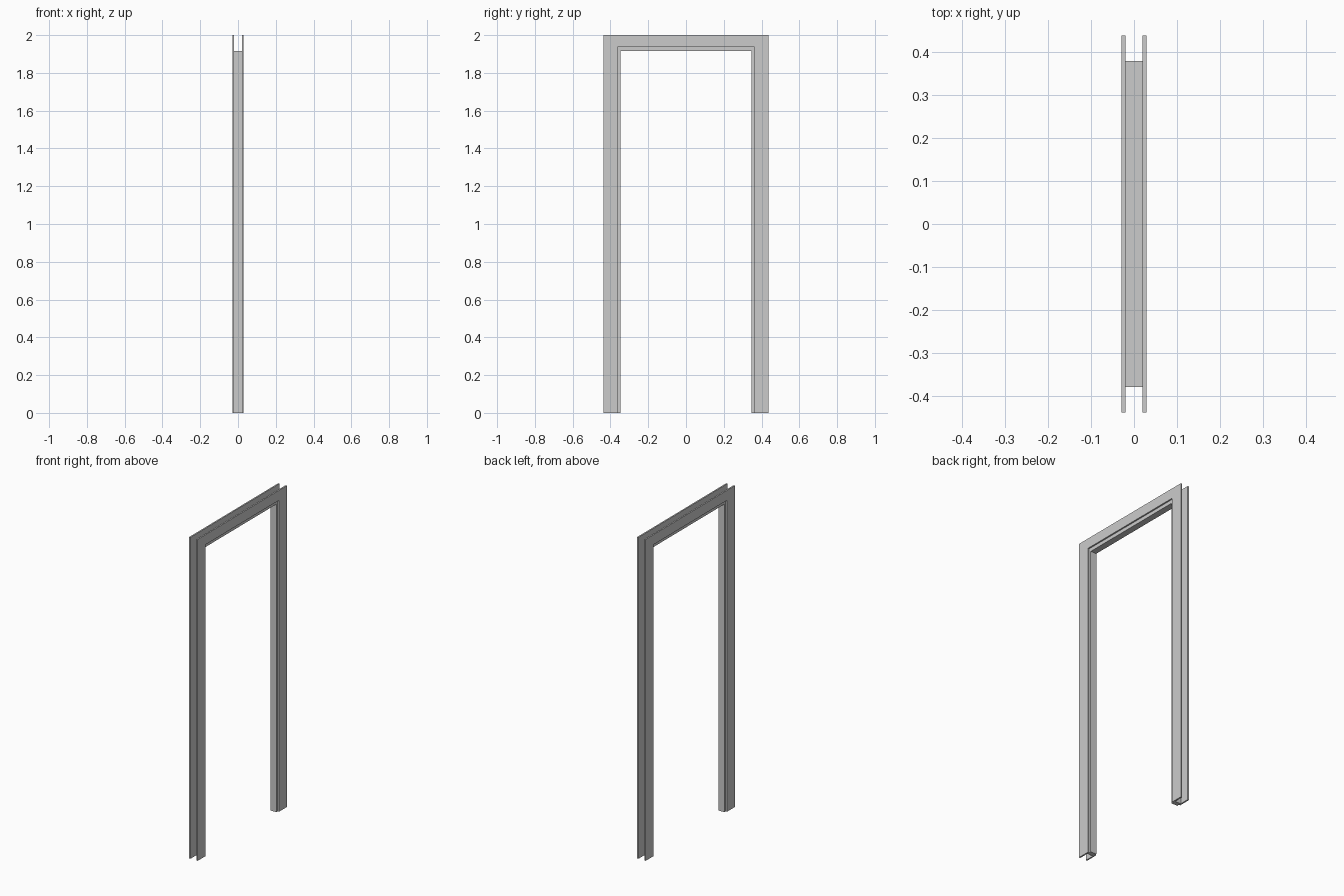
import bpy, bmesh

if "Cube" in bpy.data.objects:
    bpy.data.objects.remove(bpy.data.objects["Cube"])

HALF_W, TOP = 0.438, 2.0          # outer size of the trim
TRIM_IN, TRIM_Z = 0.362, 1.938    # inner edge of the trim
JAMB_IN, JAMB_OUT, JAMB_Z = 0.348, 0.378, 1.916
X_IN, X_OUT = 0.02, 0.029


def finish(bm, name):
    bmesh.ops.recalc_face_normals(bm, faces=bm.faces[:])
    me = bpy.data.meshes.new(name)
    bm.to_mesh(me)
    bm.free()
    ob = bpy.data.objects.new(name, me)
    bpy.context.collection.objects.link(ob)
    return ob


def extrude_x(name, outline, x0, x1):
    """Solid made from a (y, z) outline extruded along x."""
    bm = bmesh.new()
    face = bm.faces.new([bm.verts.new((x0, y, z)) for y, z in outline])
    ext = bmesh.ops.extrude_face_region(bm, geom=[face])
    verts = [g for g in ext["geom"] if isinstance(g, bmesh.types.BMVert)]
    bmesh.ops.translate(bm, verts=verts, vec=(x1 - x0, 0, 0))
    return finish(bm, name)


# Door-shaped trim on both sides of the wall
arch = [(-HALF_W, 0), (-HALF_W, TOP), (HALF_W, TOP), (HALF_W, 0),
        (TRIM_IN, 0), (TRIM_IN, TRIM_Z), (-TRIM_IN, TRIM_Z), (-TRIM_IN, 0)]
for side, name in ((-1, "left_trim"), (1, "right_trim")):
    extrude_x(name, arch, side * X_IN, side * X_OUT)

# Upright jambs between the trims
for side, name in ((-1, "front_jamb"), (1, "back_jamb")):
    a, b = side * JAMB_IN, side * JAMB_OUT
    extrude_x(name, [(a, 0), (b, 0), (b, JAMB_Z), (a, JAMB_Z)], -X_IN, X_IN)

# Head jamb: channel open at the top and ends
bm = bmesh.new()
section = [(-X_IN, TRIM_Z), (-X_IN, JAMB_Z), (X_IN, JAMB_Z), (X_IN, TRIM_Z)]
rows = [[bm.verts.new((x, y, z)) for x, z in section]
        for y in (-JAMB_OUT, JAMB_OUT)]
for i in range(3):
    bm.faces.new((rows[0][i], rows[0][i + 1], rows[1][i + 1], rows[1][i]))
finish(bm, "head_jamb")
